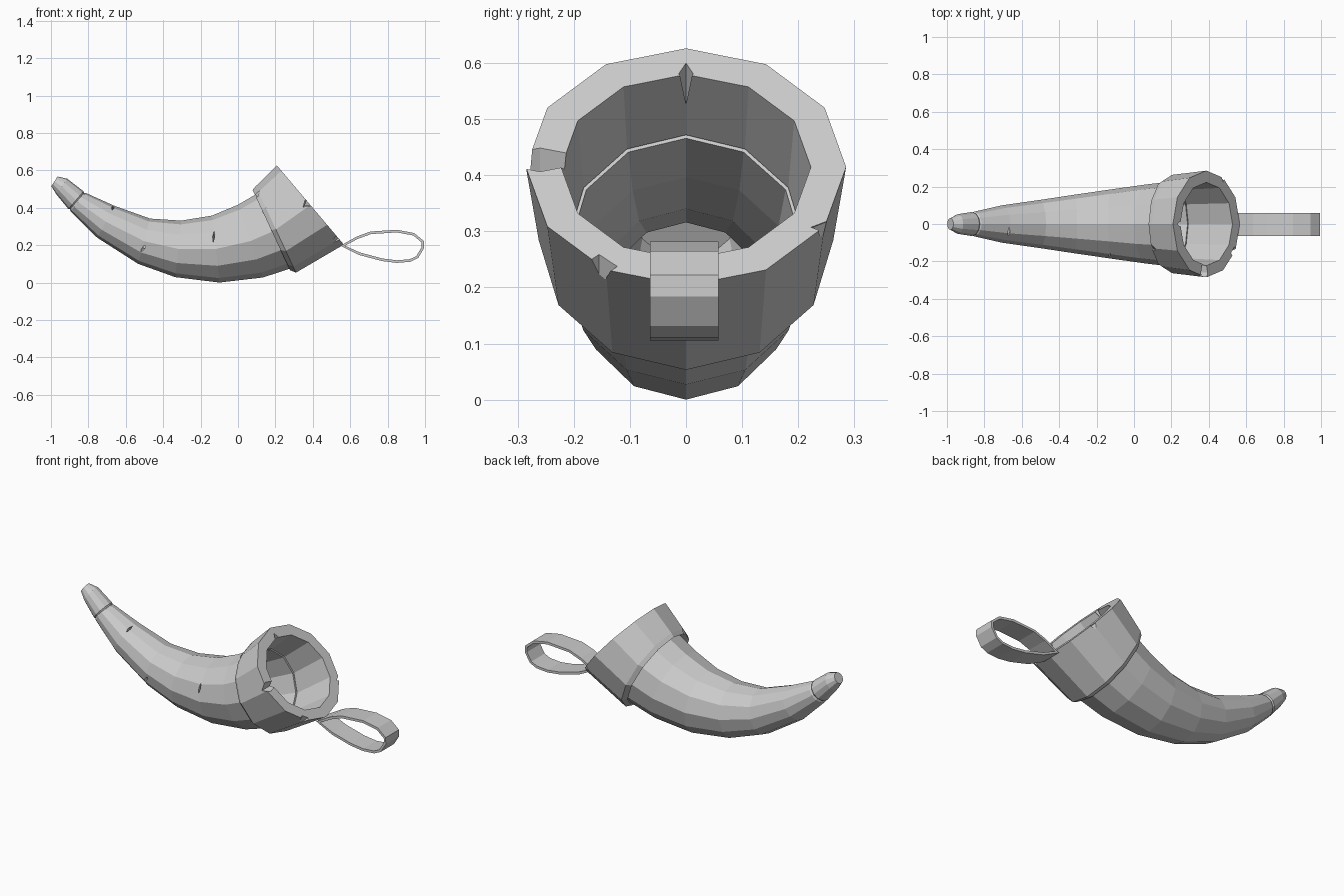
import bpy, bmesh, math
from mathutils import Vector, Matrix

cube = bpy.data.objects.get("Cube")
if cube:
    bpy.data.objects.remove(cube)

grey = bpy.data.materials.new("plain_grey")
grey.use_nodes = True
grey.diffuse_color = (0.6, 0.6, 0.6, 1)
grey.node_tree.nodes["Principled BSDF"].inputs["Base Color"].default_value = (0.6, 0.6, 0.6, 1)

SIDES = 12


def finish(bm, name):
    bmesh.ops.recalc_face_normals(bm, faces=bm.faces)
    mesh = bpy.data.meshes.new(name)
    bm.to_mesh(mesh)
    bm.free()
    mesh.materials.append(grey)
    obj = bpy.data.objects.new(name, mesh)
    bpy.context.collection.objects.link(obj)
    return obj


def ring(bm, top, bottom, scale=1.0):
    """Twelve-sided ring through a top and a bottom point of the side profile."""
    t, b = Vector((top[0], 0, top[1])), Vector((bottom[0], 0, bottom[1]))
    mid, arm = (t + b) / 2, (t - b) / 2 * scale
    side = Vector((0, arm.length * 1.03, 0))
    angles = [math.tau * i / SIDES for i in range(SIDES)]
    return [bm.verts.new(mid + arm * math.cos(a) + side * math.sin(a)) for a in angles]


def loft(bm, rings, closed=False):
    pairs = list(zip(rings, rings[1:]))
    if closed:
        pairs.append((rings[-1], rings[0]))
    for r, s in pairs:
        for i in range(len(r)):
            j = (i + 1) % len(r)
            bm.faces.new((r[i], r[j], s[j], s[i]))


def gouge(obj, center, size, tilt=0, turn=0):
    """Cut an elongated diamond-shaped chip out of an object."""
    bm = bmesh.new()
    bmesh.ops.create_uvsphere(bm, u_segments=4, v_segments=2, radius=1)
    place = (Matrix.Translation(center) @ Matrix.Rotation(math.radians(tilt), 4, 'Y')
             @ Matrix.Rotation(math.radians(turn), 4, 'X') @ Matrix.Diagonal((*size, 1)))
    bm.transform(place)
    cutter = finish(bm, "chip_cutter")
    cutter.hide_render = True
    mod = obj.modifiers.new("chip", 'BOOLEAN')
    mod.operation, mod.solver, mod.object = 'DIFFERENCE', 'EXACT', cutter
    bpy.context.view_layer.objects.active = obj
    bpy.ops.object.modifier_apply(modifier=mod.name)
    bpy.data.objects.remove(cutter)


# Horn body: outer skin from tip to mouth, then a hollow inside
tip = [((-0.965, 0.567), (-0.998, 0.515), 1), ((-0.913, 0.555), (-0.97, 0.47), 1),
       ((-0.826, 0.488), (-0.907, 0.393), 1), ((-0.82, 0.482), (-0.902, 0.388), 0.92),
       ((-0.814, 0.479), (-0.895, 0.38), 1)]
body = [((-0.66, 0.41), (-0.753, 0.24), 1), ((-0.47, 0.342), (-0.534, 0.10), 1),
        ((-0.304, 0.331), (-0.336, 0.029), 1), ((-0.139, 0.358), (-0.10, 0.0), 1),
        ((0.0, 0.416), (0.133, 0.027), 1), ((0.12, 0.486), (0.295, 0.08), 1)]
bm = bmesh.new()
rings = [ring(bm, *r) for r in tip + body]
rings += [ring(bm, t, b, 0.9) for t, b, s in reversed(body)]
loft(bm, rings)
bm.faces.new(rings[0])
bm.faces.new(rings[-1])
horn = finish(bm, "horn_body")

# Cracks in the horn
gouge(horn, (-0.13, -0.165, 0.245), (0.006, 0.02, 0.055), 5)
gouge(horn, (-0.67, -0.04, 0.398), (0.008, 0.05, 0.02), 20)
gouge(horn, (-0.50, -0.115, 0.19), (0.04, 0.012, 0.015), -50)

# Mouth collar: closed band with a chamfered back edge and a thick rim
rim_top, rim_bottom = (0.208, 0.626), (0.566, 0.203)
bm = bmesh.new()
loft(bm, [ring(bm, (0.078, 0.495), (0.278, 0.066)),
          ring(bm, (0.095, 0.515), (0.31, 0.053)),
          ring(bm, rim_top, rim_bottom),
          ring(bm, rim_top, rim_bottom, 0.78),
          ring(bm, (0.125, 0.488), (0.3, 0.08), 0.92)], closed=True)
collar = finish(bm, "mouth_collar")

# Chips in the collar
gouge(collar, (0.385, -0.26, 0.435), (0.055, 0.14, 0.035), -40)
gouge(collar, (0.54, -0.155, 0.24), (0.06, 0.035, 0.03), -40)
gouge(collar, (0.475, 0.26, 0.305), (0.05, 0.04, 0.02), -40)
gouge(collar, (0.245, 0, 0.58), (0.10, 0.013, 0.025), -40)
gouge(collar, (0.09, -0.135, 0.475), (0.04, 0.03, 0.03), -40)

# Hanging strap: flat band following a closed loop
path = [(0.56, 0.197), (0.638, 0.24), (0.71, 0.266), (0.85, 0.275), (0.94, 0.258),
        (0.988, 0.218), (0.988, 0.186), (0.958, 0.136), (0.92, 0.118), (0.85, 0.112),
        (0.77, 0.122), (0.65, 0.154)]
bm = bmesh.new()
loops = []
for i, (x, z) in enumerate(path):
    before, after = Vector(path[i - 1]), Vector(path[(i + 1) % len(path)])
    along = (after - before).normalized()
    out = Vector((-along.y, 0, along.x)) * 0.007
    if i == 0:
        out = Vector((-0.012, 0, 0))
    p = Vector((x, -0.003, z))
    wide = Vector((0, 0.061, 0))
    loops.append([bm.verts.new(p + out * k + wide * w)
                  for k, w in ((1, -1), (1, 1), (-1, 1), (-1, -1))])
loft(bm, loops, closed=True)
finish(bm, "hanging_strap")
